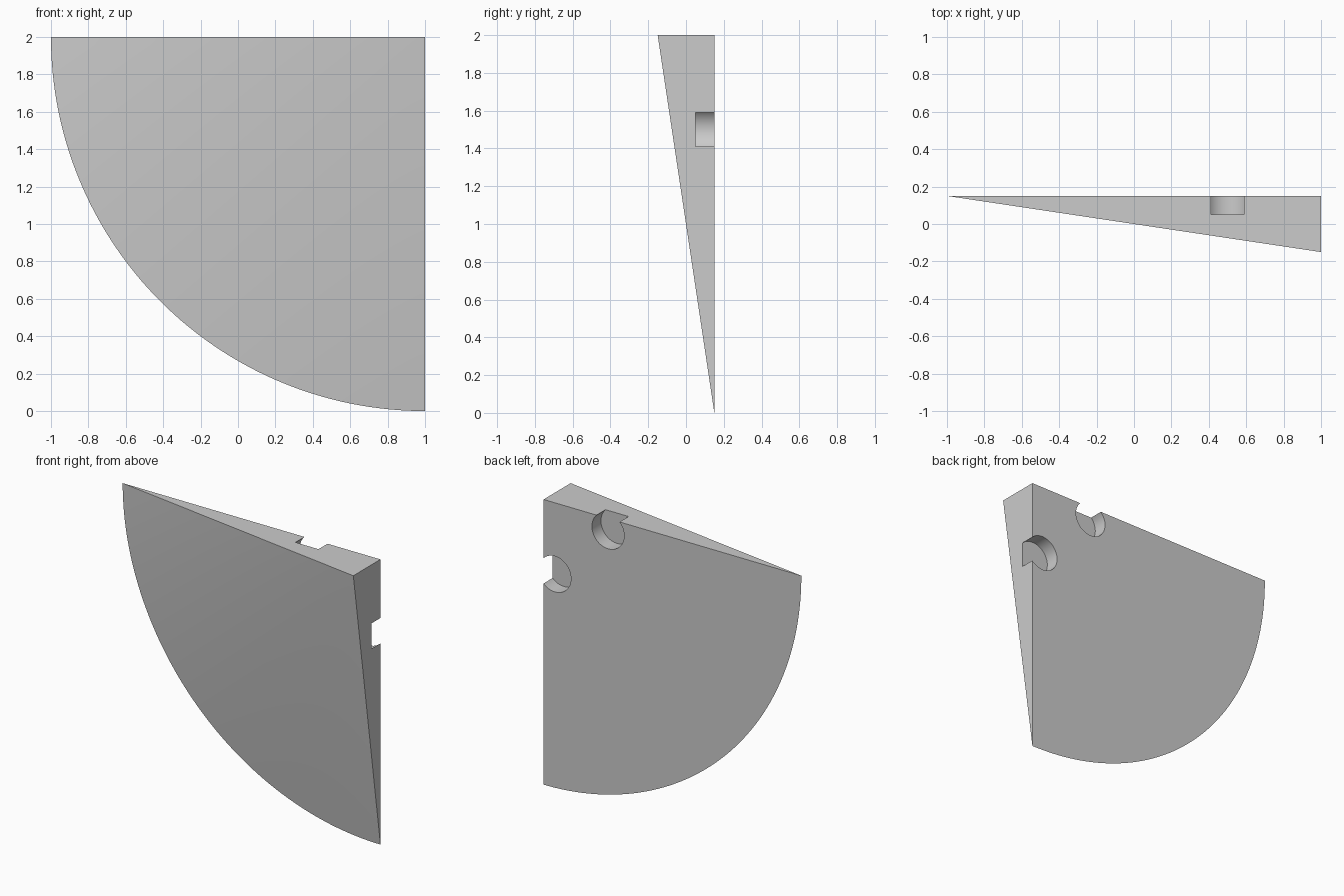
import bpy, bmesh
from math import sin, cos, pi

if "Cube" in bpy.data.objects:
    bpy.data.objects.remove(bpy.data.objects["Cube"])

R, BACK, FRONT = 2.0, 0.15, -0.15
CX, CZ = 1.0, 2.0          # cone axis
SEGMENTS = 64


# Quarter cone: flat back, apex at the front top corner
bm = bmesh.new()
apex = bm.verts.new((CX, FRONT, CZ))
corner = bm.verts.new((CX, BACK, CZ))
arc = [bm.verts.new((CX - R * cos(i / SEGMENTS * pi / 2), BACK,
                     CZ - R * sin(i / SEGMENTS * pi / 2)))
       for i in range(SEGMENTS + 1)]
for a, b in zip(arc, arc[1:]):
    bm.faces.new((apex, a, b))
bm.faces.new((apex, corner, arc[0]))
bm.faces.new((apex, arc[-1], corner))
bm.faces.new([corner] + arc[::-1])
bmesh.ops.recalc_face_normals(bm, faces=bm.faces)
mesh = bpy.data.meshes.new("quarter_cone")
bm.to_mesh(mesh)
bm.free()
body = bpy.data.objects.new("quarter_cone", mesh)
bpy.context.collection.objects.link(body)


# Round magnet-style pockets in the back, open to the straight edges
def cut_pocket(x, z, radius=0.125, depth=0.1):
    bpy.ops.mesh.primitive_cylinder_add(
        vertices=64, radius=radius, depth=2 * depth,
        location=(x, BACK, z), rotation=(pi / 2, 0, 0))
    cutter = bpy.context.object
    cutter.name = "pocket_cutter"
    cutter.hide_render = True
    mod = body.modifiers.new("pocket", 'BOOLEAN')
    mod.operation = 'DIFFERENCE'
    mod.solver = 'EXACT'
    mod.object = cutter
    bpy.context.view_layer.objects.active = body
    bpy.ops.object.modifier_apply(modifier=mod.name)
    bpy.data.objects.remove(cutter, do_unlink=True)


INSET = 0.0875
cut_pocket(CX - 0.5, CZ - INSET)
cut_pocket(CX - INSET, CZ - 0.5)

# Smooth curved faces, keep hard edges
bpy.ops.object.select_all(action='DESELECT')
body.select_set(True)
bpy.context.view_layer.objects.active = body
bpy.ops.object.shade_smooth_by_angle(angle=pi / 6)
# The join of cone and top is shallow, so mark the flat side edges sharp
for poly in body.data.polygons:
    if max(abs(c) for c in poly.normal) > 0.9999:
        poly.use_smooth = False
